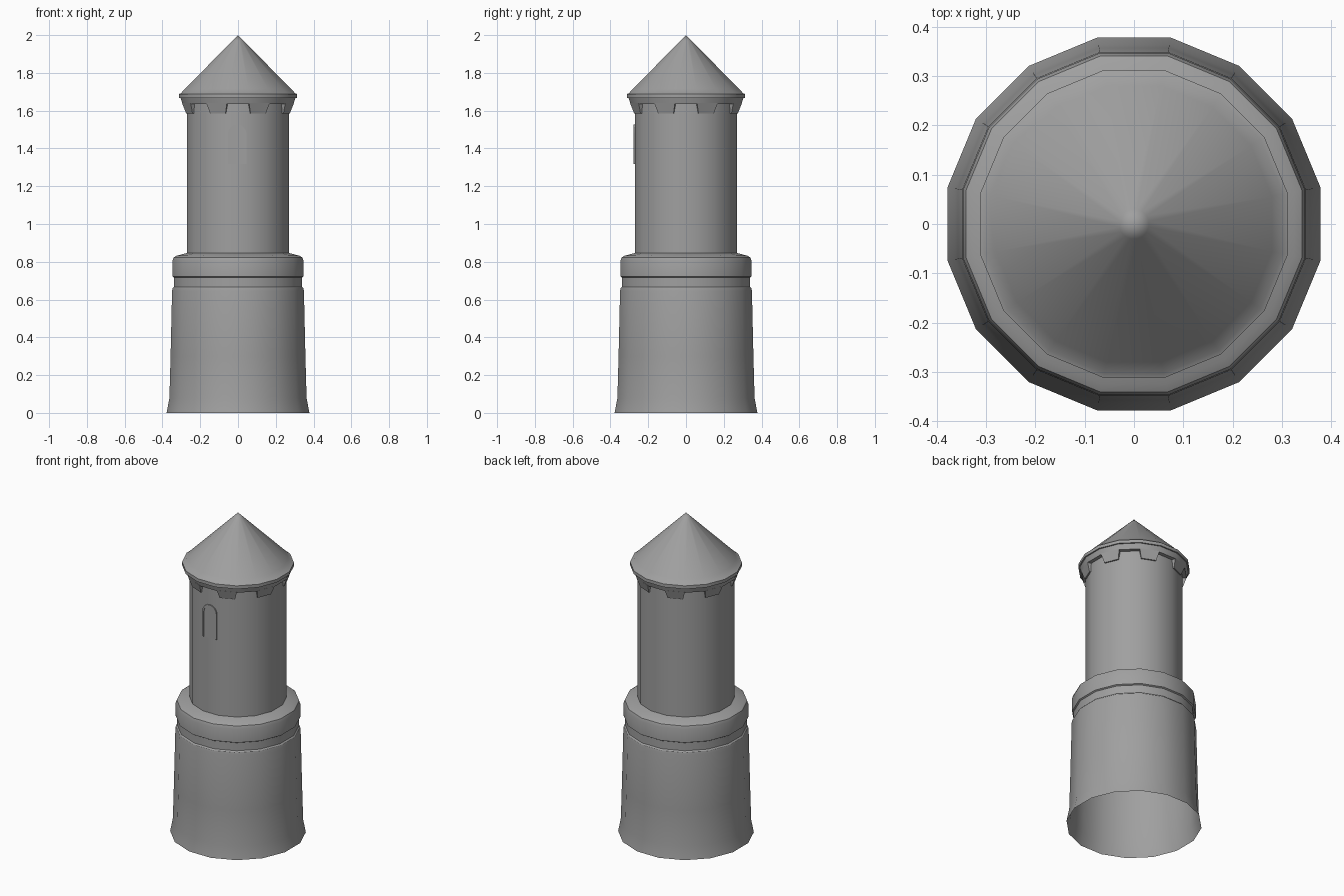
import bpy, bmesh, math
from math import sin, cos, pi

if "Cube" in bpy.data.objects:
    bpy.data.objects.remove(bpy.data.objects["Cube"])

SIDES = 16
STEP = 2 * pi / SIDES
CORNER = 1 / cos(STEP / 2)      # flat-side distance to corner radius

stone = bpy.data.materials.new("grey_stone")
stone.use_nodes = True
grey = (0.35, 0.35, 0.35, 1)
stone.diffuse_color = grey
stone.node_tree.nodes["Principled BSDF"].inputs["Base Color"].default_value = grey


def finish(name, bm, angle=30):
    bmesh.ops.recalc_face_normals(bm, faces=bm.faces)
    mesh = bpy.data.meshes.new(name)
    bm.to_mesh(mesh)
    bm.free()
    mesh.materials.append(stone)
    obj = bpy.data.objects.new(name, mesh)
    bpy.context.collection.objects.link(obj)
    bpy.ops.object.select_all(action="DESELECT")
    obj.select_set(True)
    bpy.context.view_layer.objects.active = obj
    bpy.ops.object.shade_smooth_by_angle(angle=math.radians(angle))
    return obj


def on_side(dist, z, k):
    """Corner k of the sixteen-sided ring, flat side facing front."""
    a = (k + 0.5) * STEP - pi / 2
    return (dist * CORNER * cos(a), dist * CORNER * sin(a), z)


def lathe(name, profile):
    bm = bmesh.new()
    rings = []
    for dist, z in profile:
        if dist == 0:
            rings.append([bm.verts.new((0, 0, z))] * SIDES)
        else:
            rings.append([bm.verts.new(on_side(dist, z, k)) for k in range(SIDES)])
    for low, high in zip(rings, rings[1:]):
        for k in range(SIDES):
            n = (k + 1) % SIDES
            quad = [low[k], low[n], high[n], high[k]]
            bm.faces.new(list(dict.fromkeys(quad)))
    return finish(name, bm)


# Flared base with groove and rounded collar, open underneath
lathe("base", [(0.378, 0), (0.363, 0.08), (0.357, 0.3), (0.349, 0.645),
               (0.346, 0.66), (0.339, 0.667), (0.339, 0.717), (0.347, 0.722),
               (0.347, 0.805), (0.341, 0.823), (0.325, 0.832), (0.268, 0.847)])

# Upper shaft
lathe("shaft", [(0.271, 0.84), (0.271, 1.64)])

# Flaring ledge under the roof
lathe("ledge", [(0.268, 1.636), (0.294, 1.636), (0.304, 1.668), (0.309, 1.67)])

# Conical roof with a thin rim
lathe("roof", [(0.29, 1.668), (0.312, 1.668), (0.312, 1.688), (0.303, 1.692),
               (0.28, 1.716), (0.03, 1.97), (0, 2)])

# Corbels on every other side, tapering downward
bm = bmesh.new()
for k in range(0, SIDES, 2):
    levels = []
    for outer, z, inset in ((0.279, 1.586, 0.1), (0.296, 1.64, 0)):
        pts = []
        for dist in (0.26, outer):
            a = on_side(dist, z, k)
            b = on_side(dist, z, k + 1)
            for t in (inset, 1 - inset):
                pts.append(bm.verts.new([p + (q - p) * t for p, q in zip(a, b)]))
        levels.append([pts[0], pts[1], pts[3], pts[2]])
    low, high = levels
    bm.faces.new(low)
    bm.faces.new(high)
    for i in range(4):
        j = (i + 1) % 4
        bm.faces.new([low[i], low[j], high[j], high[i]])
finish("corbels", bm, 20)


# Arched window frame on the front
def arch(half, bottom, spring):
    pts = [(half, bottom)]
    pts += [(half * cos(pi * i / 8), spring + half * sin(pi * i / 8)) for i in range(9)]
    return pts + [(-half, bottom)]


bm = bmesh.new()
loops = []
for half, y in ((0.049, -0.262), (0.049, -0.278), (0.039, -0.278), (0.039, -0.262)):
    loops.append([bm.verts.new((x - 0.004, y, z)) for x, z in arch(half, 1.317, 1.477)])
for a, b in zip(loops, loops[1:] + loops[:1]):
    for i in range(len(a) - 1):
        bm.faces.new([a[i], a[i + 1], b[i + 1], b[i]])
for end in (0, -1):
    bm.faces.new([loop[end] for loop in loops])
finish("window_frame", bm)

# Window panel, nearly flush with the wall
bm = bmesh.new()
front = [bm.verts.new((x - 0.004, -0.273, z)) for x, z in arch(0.04, 1.317, 1.477)]
face = bm.faces.new(front)
back = bmesh.ops.extrude_face_region(bm, geom=[face])
verts = [g for g in back["geom"] if isinstance(g, bmesh.types.BMVert)]
bmesh.ops.translate(bm, verts=verts, vec=(0, 0.008, 0))
finish("window_panel", bm)
